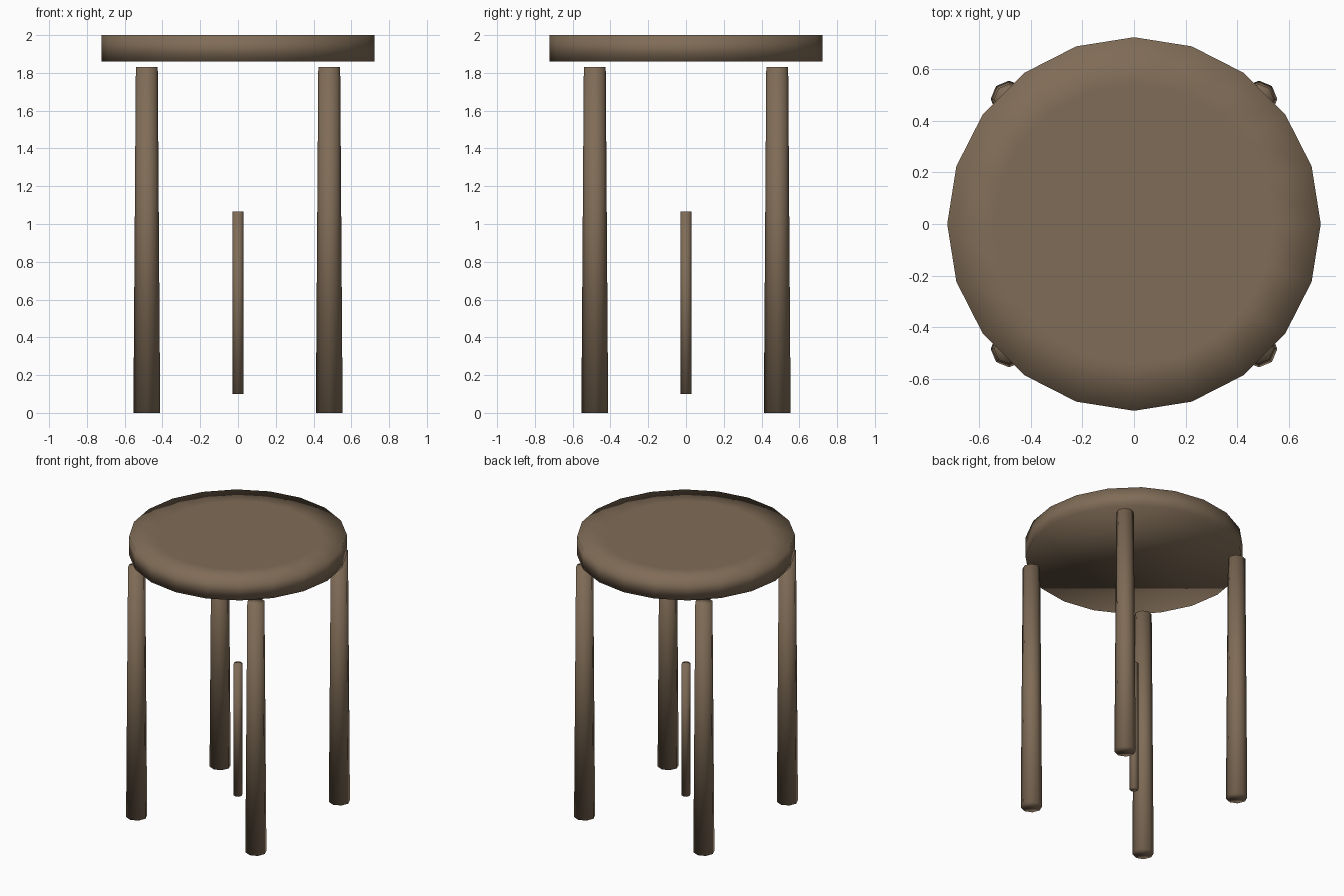
import bpy, bmesh, math

old = bpy.data.objects.get("Cube")
if old:
    bpy.data.objects.remove(old)

# Single brown wood colour
wood = bpy.data.materials.new("brown_wood")
wood.use_nodes = True
colour = (0.215, 0.15, 0.095, 1)
wood.diffuse_color = colour
wood.node_tree.nodes["Principled BSDF"].inputs["Base Color"].default_value = colour


def turned(name, sides, r_bottom, r_top, z0, z1, x=0, y=0, inset=0):
    """Smooth closed tapered cylinder, with an optional flat inset on its top."""
    bm = bmesh.new()
    bmesh.ops.create_cone(bm, cap_ends=True, segments=sides,
                          radius1=r_bottom, radius2=r_top, depth=z1 - z0)
    if inset:
        bm.faces.ensure_lookup_table()
        top = max(bm.faces, key=lambda f: f.calc_center_median().z)
        bmesh.ops.inset_region(bm, faces=[top], thickness=inset, use_even_offset=True)
    for f in bm.faces:
        f.smooth = True
    mesh = bpy.data.meshes.new(name)
    bm.to_mesh(mesh)
    bm.free()
    mesh.materials.append(wood)
    obj = bpy.data.objects.new(name, mesh)
    obj.location = (x, y, (z0 + z1) / 2)
    bpy.context.collection.objects.link(obj)
    return obj


# Round seat with a flat middle
turned("seat", 20, 0.722, 0.722, 1.86, 2.0, inset=0.18)

# Four legs, slightly wider at the foot
for depth, y in (("front", -0.483), ("back", 0.483)):
    for side, x in (("left", 0.483), ("right", -0.483)):
        turned(f"{depth}_{side}_leg", 8, 0.071, 0.058, 0, 1.83, x, y)

# Slim upright rod in the middle
turned("centre_rod", 8, 0.029, 0.029, 0.1, 1.065)
